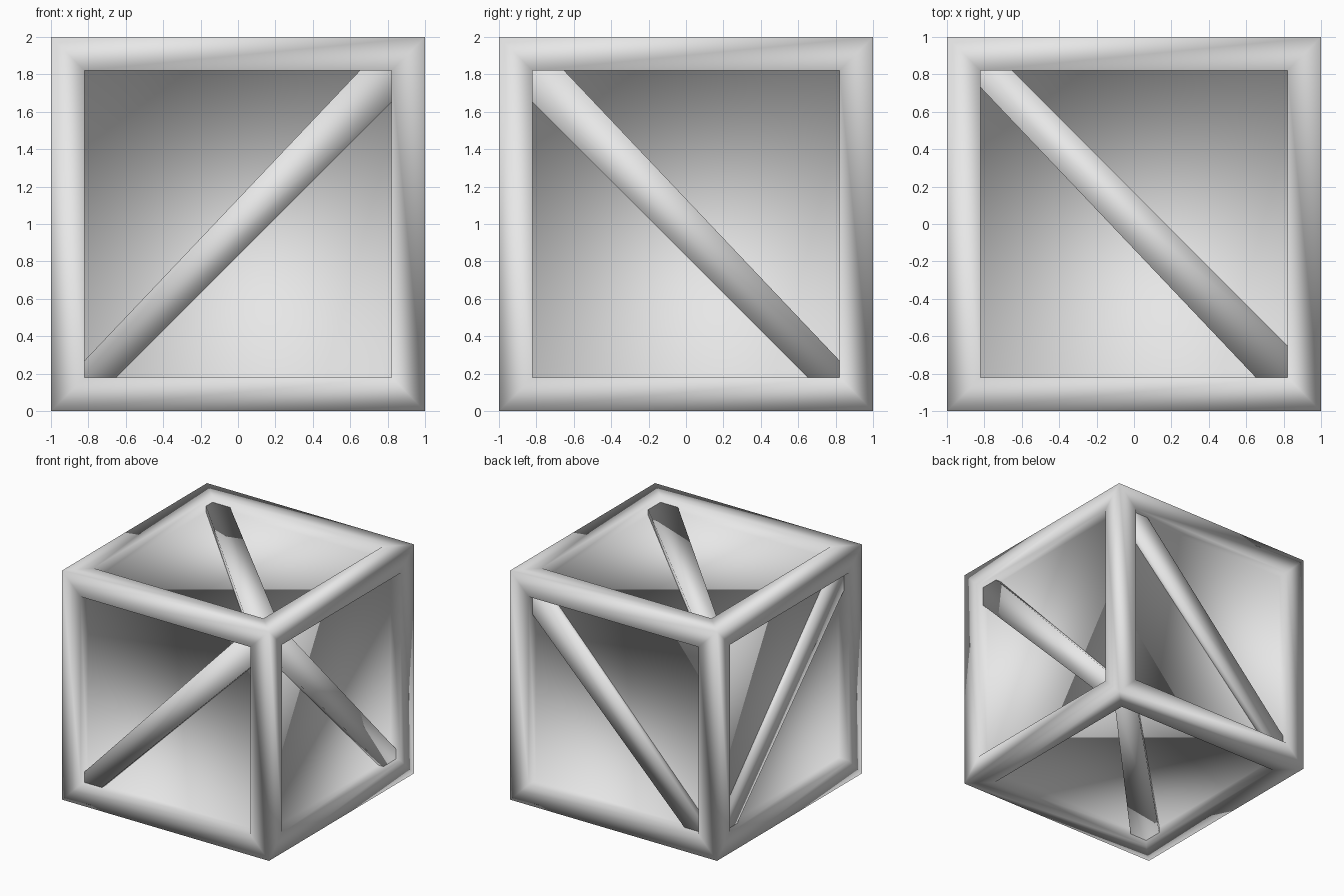
import bpy
import bmesh
from mathutils import Vector

if "Cube" in bpy.data.objects:
    bpy.data.objects.remove(bpy.data.objects["Cube"], do_unlink=True)

RIM = 0.18      # frame width
RECESS = 0.1    # panel depth below the frame
BAR_TOP = 0.05  # depth of the brace's outer face

grey = bpy.data.materials.new("light_grey")
grey.use_nodes = True
colour = (0.8, 0.8, 0.8, 1)
grey.diffuse_color = colour
grey.node_tree.nodes["Principled BSDF"].inputs["Base Color"].default_value = colour


def finish(bm, name):
    """Turn a bmesh into a smooth grey object standing on the ground."""
    bmesh.ops.recalc_face_normals(bm, faces=bm.faces[:])
    for face in bm.faces:
        face.smooth = True
    mesh = bpy.data.meshes.new(name)
    bm.to_mesh(mesh)
    bm.free()
    mesh.materials.append(grey)
    obj = bpy.data.objects.new(name, mesh)
    obj.location.z = 1
    bpy.context.collection.objects.link(obj)
    return obj


# Crate body: a cube whose six sides are inset and sunk
bm = bmesh.new()
bmesh.ops.create_cube(bm, size=2)
panels = bm.faces[:]
bmesh.ops.inset_individual(bm, faces=panels, thickness=RIM, use_even_offset=True)
bmesh.ops.inset_individual(bm, faces=panels, thickness=0, depth=-RECESS)
finish(bm, "crate_body")

# Tapered brace outline on a side; its ends are buried in the frame
OUTLINE = [(-0.92, -0.835), (-0.76, -0.93), (0.93, 0.76), (0.78, 0.956)]
X, Y, Z = Vector((1, 0, 0)), Vector((0, 1, 0)), Vector((0, 0, 1))


def brace(name, normal, u, v):
    """Diagonal bar on one side, thick towards +u +v."""
    bm = bmesh.new()
    outer, inner = [
        [bm.verts.new(normal * (1 - depth) + u * a + v * b) for a, b in OUTLINE]
        for depth in (BAR_TOP, RECESS + 0.04)
    ]
    bm.faces.new(outer)
    bm.faces.new(inner[::-1])
    for i in range(4):
        j = (i + 1) % 4
        bm.faces.new((outer[i], inner[i], inner[j], outer[j]))
    finish(bm, name)


# One diagonal brace per side
brace("front_brace", -Y, X, Z)
brace("back_brace", Y, X, Z)
brace("left_brace", X, -Y, Z)
brace("right_brace", -X, -Y, Z)
brace("top_brace", Z, X, -Y)
brace("bottom_brace", -Z, -X, -Y)
